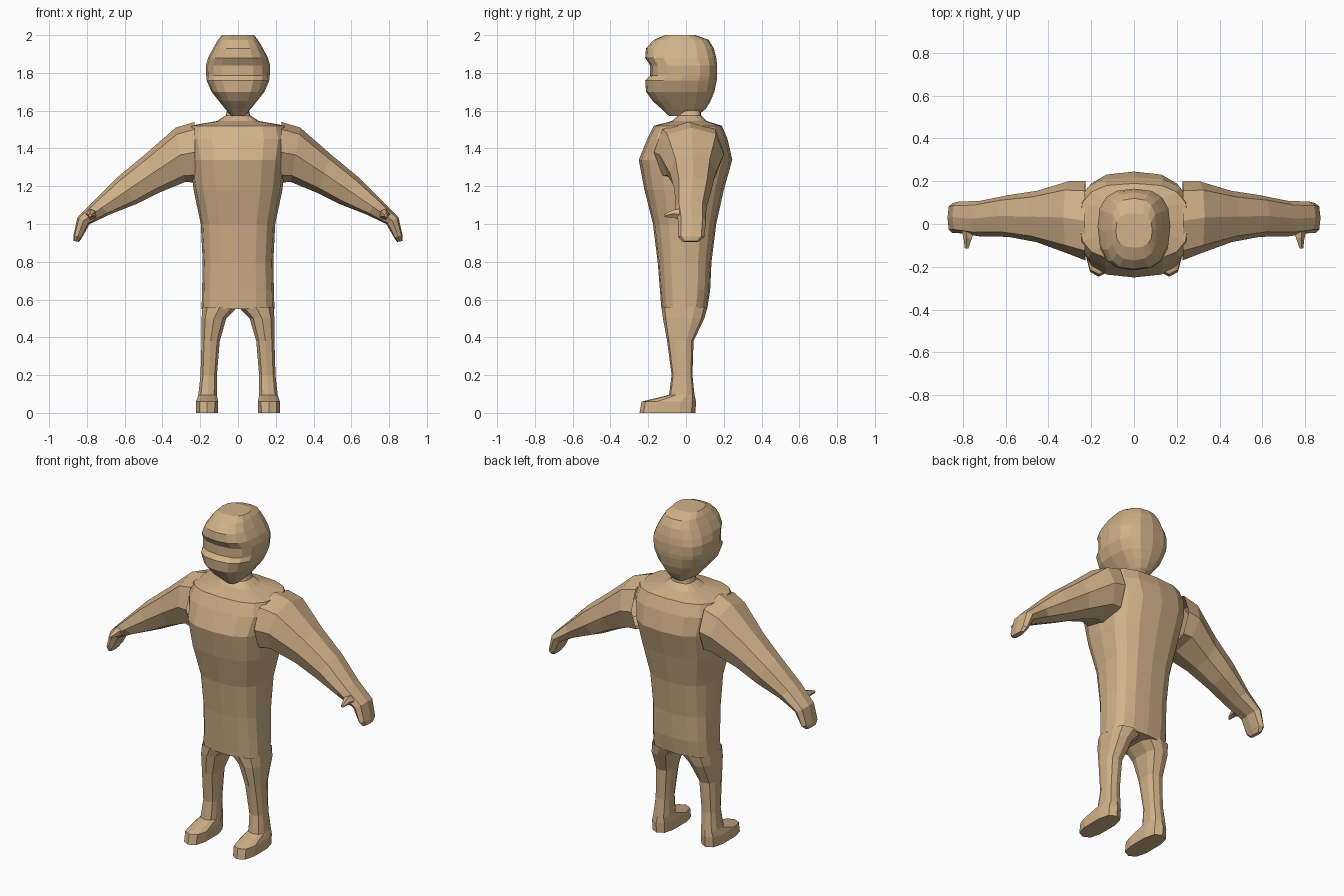
import bpy, bmesh, math
from mathutils import Vector

if "Cube" in bpy.data.objects:
    bpy.data.objects.remove(bpy.data.objects["Cube"])

tan = bpy.data.materials.new("tan clay")
tan.diffuse_color = (0.64, 0.44, 0.25, 1)
tan.use_nodes = True
tan.node_tree.nodes["Principled BSDF"].inputs["Base Color"].default_value = tan.diffuse_color


def superellipse(n, power, turn=0.0):
    """Unit cross-section points; a lower power gives squarer corners."""
    pts = []
    for i in range(n):
        a = 2 * math.pi * (i + turn) / n
        c, s = math.cos(a), math.sin(a)
        pts.append((math.copysign(abs(c) ** power, c), math.copysign(abs(s) ** power, s)))
    return pts


def loft(name, rings, cap_start=True, cap_end=True):
    bm = bmesh.new()
    rows = [[bm.verts.new(p) for p in ring] for ring in rings]
    n = len(rows[0])
    for a, b in zip(rows, rows[1:]):
        for i in range(n):
            j = (i + 1) % n
            bm.faces.new((a[i], a[j], b[j], b[i]))
    if cap_start:
        bm.faces.new(rows[0])
    if cap_end:
        bm.faces.new(rows[-1])
    bmesh.ops.recalc_face_normals(bm, faces=bm.faces)
    mesh = bpy.data.meshes.new(name)
    bm.to_mesh(mesh)
    bm.free()
    mesh.materials.append(tan)
    ob = bpy.data.objects.new(name, mesh)
    bpy.context.collection.objects.link(ob)
    return ob


def level(z, x0, x1, y0, y1, shape):
    """Horizontal ring filling the given x and y range."""
    return [Vector(((x0 + x1) / 2 + u * (x1 - x0) / 2,
                    (y0 + y1) / 2 + v * (y1 - y0) / 2, z)) for u, v in shape]


def slanted(xt, zt, xb, zb, y0, y1, shape):
    """Ring between a top point and a bottom point of a limb."""
    top, bot = Vector((xt, 0, zt)), Vector((xb, 0, zb))
    return [(top + bot) / 2 + (top - bot) / 2 * u
            + Vector((0, (y0 + y1) / 2 + v * (y1 - y0) / 2, 0)) for u, v in shape]


def mirrored(ob):
    ob.modifiers.new("mirror", 'MIRROR')
    return ob


# Torso with shoulders and neck: z, half width, front y, back y
torso = [(0.55, .193, -.13, .112), (0.65, .190, -.138, .128), (0.80, .187, -.15, .135),
         (1.00, .197, -.175, .16), (1.18, .235, -.22, .20), (1.34, .255, -.25, .245),
         (1.45, .275, -.205, .22), (1.52, .255, -.17, .19), (1.545, .11, -.075, .11),
         (1.575, .065, -.04, .08), (1.63, .05, -.03, .075)]
body_shape = superellipse(16, 0.72)
loft("torso", [level(z, -w, w, f, b, body_shape) for z, w, f, b in torso], True, False)

# Head with brow, recessed eye band and jaw
head = [(1.572, .035, -.09, .06), (1.61, .068, -.13, .105), (1.65, .10, -.175, .13),
        (1.70, .14, -.212, .15), (1.76, .166, -.216, .163), (1.785, .168, -.19, .165),
        (1.84, .17, -.19, .165), (1.88, .158, -.216, .16), (1.93, .132, -.212, .147),
        (1.975, .105, -.17, .12), (2.0, .085, -.11, .05)]
head_shape = superellipse(16, 0.75)
loft("head", [level(z, -w, w, f, b, head_shape) for z, w, f, b in head])

# Legs with feet: z, inner x, outer x, front y, back y
leg = [(.56, 0, .193, -.13, .114), (.50, .06, .195, -.122, .097), (.38, .095, .195, -.10, .04),
       (.20, .11, .20, -.076, .034), (.095, .11, .212, -.09, .045),
       (.06, .103, .224, -.235, .053), (0, .105, .224, -.246, .05)]
leg_shape = superellipse(10, 0.72, 0.5)
mirrored(loft("leg", [level(*r, leg_shape) for r in leg], False, True))

# Arms with hands: top x, top z, bottom x, bottom z, front y, back y
arm = [(.23, 1.54, .225, 1.22, -.17, .20), (.33, 1.51, .28, 1.222, -.14, .20),
       (.49, 1.37, .42, 1.165, -.085, .155), (.635, 1.25, .54, 1.105, -.06, .135),
       (.76, 1.125, .68, 1.05, -.058, .108), (.85, 1.035, .785, 1.0, -.043, .105),
       (.872, .935, .825, .93, -.043, .098), (.87, .91, .842, .905, -.02, .07)]
arm_shape = superellipse(8, 0.8)
mirrored(loft("arm", [slanted(*r, arm_shape) for r in arm], False, True))

# Thumbs: tapered pegs pointing forward
peg = superellipse(5, 1)
thumb = [(-.02, .775, 1.05, .035), (-.065, .775, 1.055, .022), (-.115, .782, 1.045, .009)]
mirrored(loft("thumb", [[Vector((x + u * r, y, z + v * r)) for u, v in peg]
                        for y, x, z, r in thumb], False, True))
